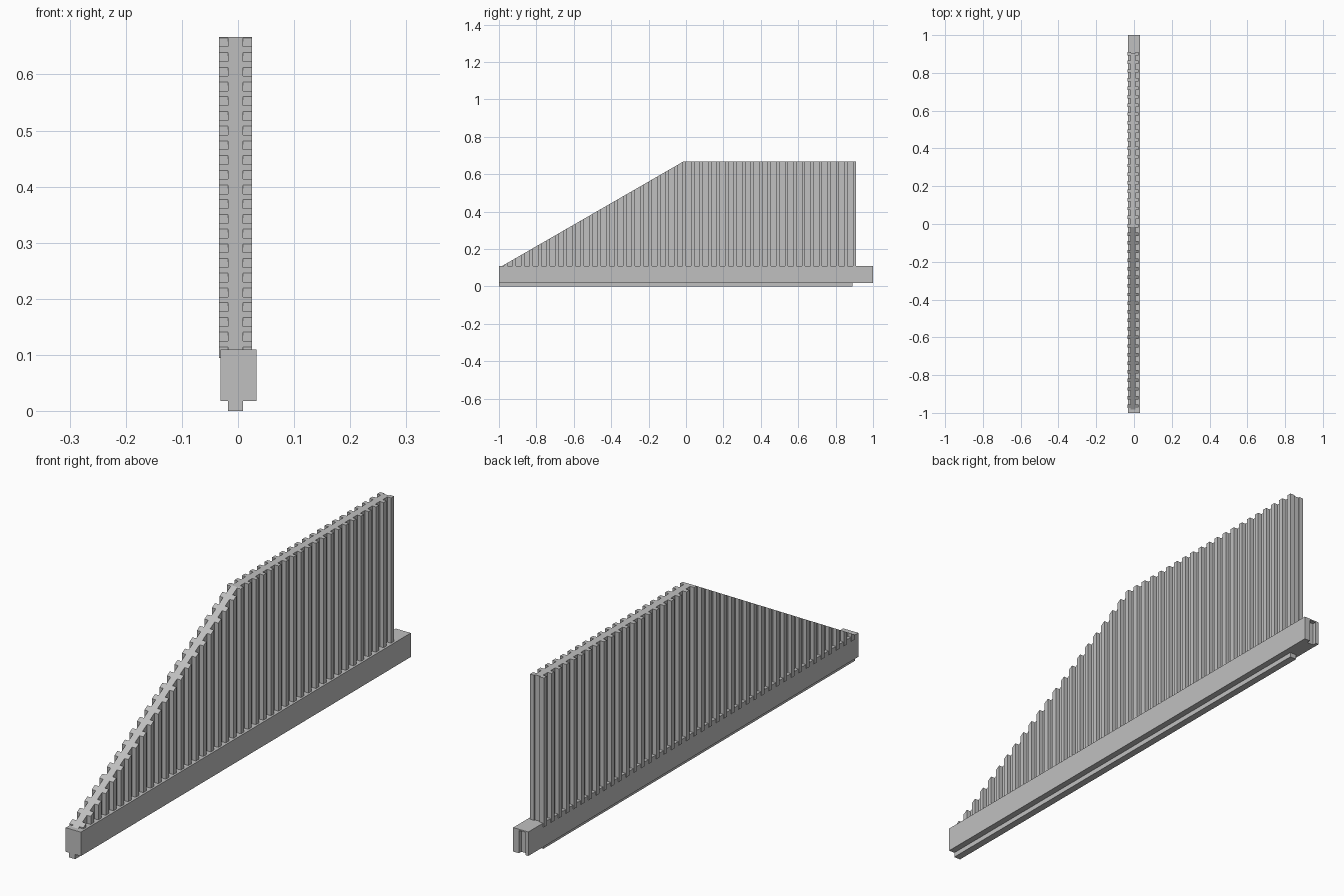
import bpy, bmesh

cube = bpy.data.objects.get("Cube")
if cube:
    bpy.data.objects.remove(cube, do_unlink=True)

grey = bpy.data.materials.new("light_grey")
grey.use_nodes = True
tone = (0.53, 0.53, 0.53, 1)
grey.diffuse_color = tone
grey.node_tree.nodes["Principled BSDF"].inputs["Base Color"].default_value = tone

FOOT, LOW, PEAK, BACK = -0.985, 0.108, -0.015, 0.905
TOP = 0.667
PITCH, RIB = 0.0455, 0.018


def crest(y):
    """Height of the panel's upper edge at y."""
    return min(TOP, LOW + (TOP - LOW) * (y - FOOT) / (PEAK - FOOT))


def extrude_x(bm, outline, x0, x1):
    """Add a side outline of (y, z) points as a solid from x0 to x1."""
    face = bm.faces.new([bm.verts.new((x0, y, z)) for y, z in outline])
    moved = bmesh.ops.extrude_face_region(bm, geom=[face])["geom"]
    verts = [v for v in moved if isinstance(v, bmesh.types.BMVert)]
    bmesh.ops.translate(bm, verts=verts, vec=(x1 - x0, 0, 0))


def box(bm, x0, x1, y0, y1, z0, z1):
    extrude_x(bm, [(y0, z0), (y1, z0), (y1, z1), (y0, z1)], x0, x1)


def finish(bm, name):
    bmesh.ops.recalc_face_normals(bm, faces=bm.faces)
    mesh = bpy.data.meshes.new(name)
    bm.to_mesh(mesh)
    bm.free()
    mesh.materials.append(grey)
    obj = bpy.data.objects.new(name, mesh)
    bpy.context.collection.objects.link(obj)
    return obj


# Base rail with an upright groove in its back end
bm = bmesh.new()
box(bm, -0.031, 0.033, -1, 1, 0.018, 0.11)
base = finish(bm, "base_rail")
bm = bmesh.new()
box(bm, -0.018, 0.009, 0.985, 1.1, -0.1, 0.105)
cutter = finish(bm, "groove_cutter")
cutter.hide_render = True
cutter.hide_viewport = True
cutter.display_type = 'WIRE'
groove = base.modifiers.new("groove", 'BOOLEAN')
groove.operation = 'DIFFERENCE'
groove.solver = 'EXACT'
groove.object = cutter

# Tongue under the rail
bm = bmesh.new()
box(bm, -0.018, 0.009, -1, 0.89, 0, 0.03)
finish(bm, "bottom_tongue")

# Panel with a sloping front edge
bm = bmesh.new()
extrude_x(bm, [(FOOT, 0.1), (BACK, 0.1), (BACK, TOP), (PEAK, TOP), (FOOT, LOW)],
          -0.018, 0.009)
finish(bm, "panel")

# Upright ribs on both faces, cut along the panel's upper edge
for name, x0, x1 in (("right_ribs", -0.034, -0.016), ("left_ribs", 0.007, 0.025)):
    bm = bmesh.new()
    y1 = BACK + 0.005
    while y1 - RIB > FOOT:
        y0 = y1 - RIB
        outline = [(y0, 0.095), (y1, 0.095), (y1, crest(y1))]
        if y0 < PEAK < y1:
            outline.append((PEAK, TOP))
        outline.append((y0, crest(y0)))
        extrude_x(bm, outline, x0, x1)
        y1 -= PITCH
    finish(bm, name)
